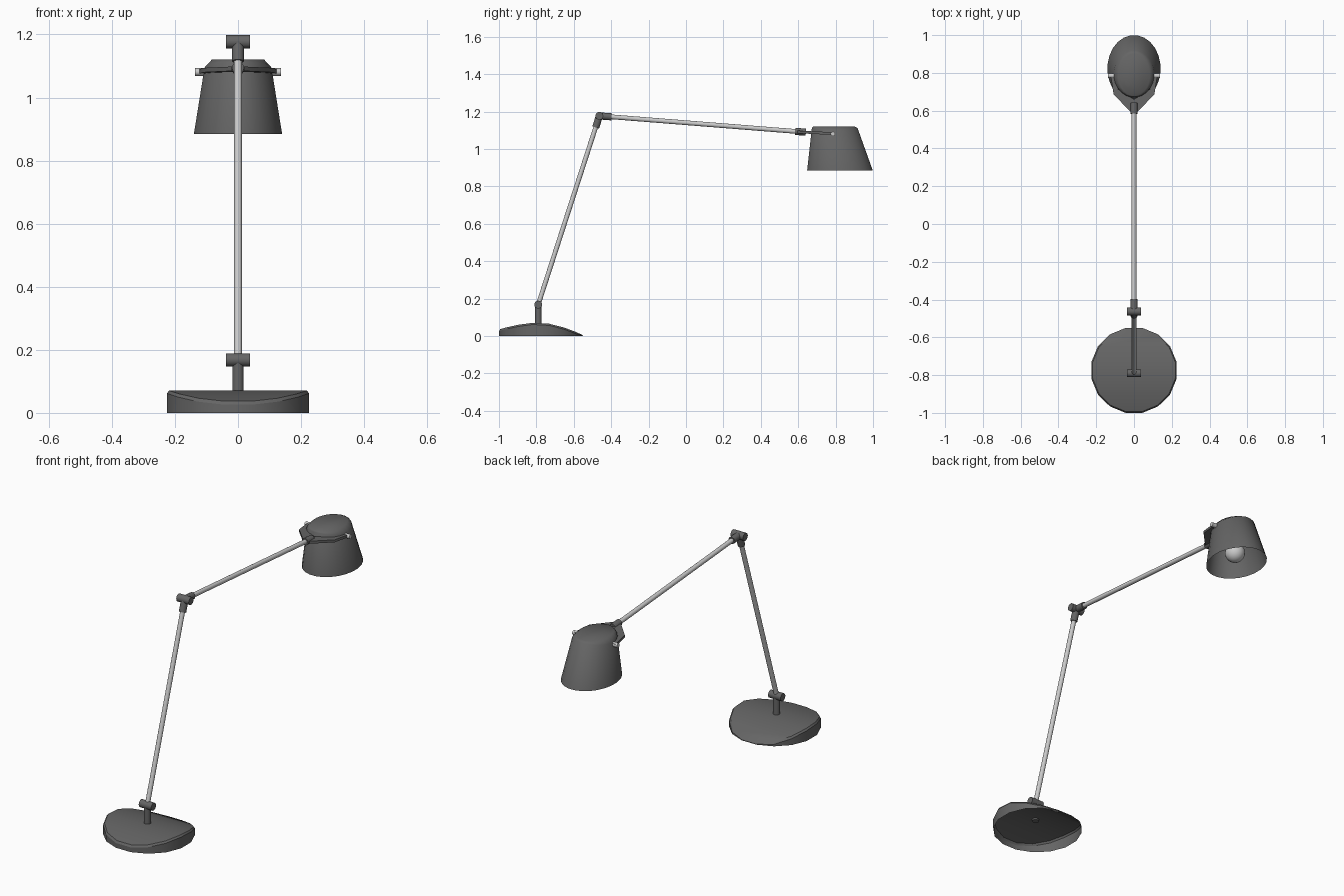
import bpy, bmesh, math
from mathutils import Vector

if "Cube" in bpy.data.objects:
    bpy.data.objects.remove(bpy.data.objects["Cube"])

dark = bpy.data.materials.new("dark_grey")
dark.diffuse_color = (0.13, 0.13, 0.13, 1)
dark.use_nodes = True
dark.node_tree.nodes["Principled BSDF"].inputs["Base Color"].default_value = dark.diffuse_color


def finish(name, bm, angle=35, mat=dark):
    bmesh.ops.recalc_face_normals(bm, faces=bm.faces[:])
    me = bpy.data.meshes.new(name)
    bm.to_mesh(me)
    bm.free()
    if mat:
        me.materials.append(mat)
    ob = bpy.data.objects.new(name, me)
    bpy.context.collection.objects.link(ob)
    bpy.ops.object.select_all(action='DESELECT')
    bpy.context.view_layer.objects.active = ob
    ob.select_set(True)
    bpy.ops.object.shade_smooth_by_angle(angle=math.radians(angle))
    return ob


def rod(name, a, b, r, sides=16, mat=dark):
    a, b = Vector(a), Vector(b)
    bm = bmesh.new()
    bmesh.ops.create_cone(bm, cap_ends=True, segments=sides, radius1=r, radius2=r, depth=(b - a).length)
    bm.transform((b - a).to_track_quat('Z', 'Y').to_matrix().to_4x4())
    bmesh.ops.translate(bm, verts=bm.verts[:], vec=(a + b) / 2)
    return finish(name, bm, mat=mat)


def bridge(bm, r1, r2):
    n = len(r1)
    for i in range(n):
        bm.faces.new((r1[i], r1[(i + 1) % n], r2[(i + 1) % n], r2[i]))


def ring(bm, n, cy, rx, ry, zf):
    out = []
    for k in range(n):
        a = (k + 0.5) * 2 * math.pi / n
        x, y = rx * math.sin(a), cy + ry * math.cos(a)
        out.append(bm.verts.new((x, y, zf(x, y))))
    return out


# Base: open shell whose top arches front to back
def base_z(x, y):
    d = y + 0.79
    return 0.072 - (0.068 * (d / 0.24) ** 1.7 if d > 0 else 0.037 * (-d / 0.21) ** 1.7)


bm = bmesh.new()
N = 16
bottom = ring(bm, N, -0.775, 0.23, 0.229, lambda x, y: 0.0)
wall = ring(bm, N, -0.775, 0.23, 0.229, lambda x, y: max(0.003, base_z(x, y) - 0.009))
top = ring(bm, N, -0.775, 0.223, 0.222, base_z)
bridge(bm, bottom, wall)
bridge(bm, wall, top)
for k in range(N // 2 - 1):
    bm.faces.new((top[k], top[k + 1], top[N - 2 - k], top[N - 1 - k]))
finish("base", bm, 30)

# Arms and joints
foot = Vector((0, -0.79, 0.168))
elbow = Vector((0, -0.463, 1.177))
wrist = Vector((0, 0.612, 1.092))
d1, d2 = (elbow - foot).normalized(), (wrist - elbow).normalized()
rod("base_stem", (0, -0.79, 0.06), foot, 0.018)
for name, p in (("base_pivot", foot), ("elbow_pivot", elbow)):
    rod(name, p - Vector((0.038, 0, 0)), p + Vector((0.038, 0, 0)), 0.021)
rod("lower_arm", foot, elbow, 0.0125, mat=None)
rod("upper_arm", elbow, wrist, 0.0125, mat=None)
rod("lower_arm_sleeve", elbow - d1 * 0.065, elbow, 0.019)
rod("upper_arm_sleeve", elbow, elbow + d2 * 0.065, 0.019)
rod("wrist_sleeve", wrist - d2 * 0.029, wrist + d2 * 0.029, 0.019)

# Fork plate holding the shade
half = [(0.0, 0.595), (0.02, 0.595), (0.108, 0.687), (0.125, 0.795), (0.109, 0.795), (0.084, 0.713), (0.0, 0.66)]
bm = bmesh.new()
layers = []
for h in (-0.007, 0.007):
    pts = half + [(-x, y) for x, y in reversed(half[1:-1])]
    layers.append([bm.verts.new((x, y, 1.091 - 0.045 * (y - 0.6) + h)) for x, y in pts])
bridge(bm, *layers)
for L in layers:
    bm.faces.new(L)
finish("shade_fork", bm)
for s, side in ((-1, "left"), (1, "right")):
    rod("shade_pin_" + side, (s * 0.095, 0.785, 1.081), (s * 0.137, 0.785, 1.081), 0.012, 12, mat=None)

# Lamp shade: leaning oval cone, open below
bm = bmesh.new()
M = 24
rings = [ring(bm, M, 0.823, 0.141, 0.177, lambda x, y: 0.885),
         ring(bm, M, 0.795, 0.107, 0.123, lambda x, y: 1.113 - 0.018 * (abs(x) / 0.107) ** 2),
         ring(bm, M, 0.79, 0.084, 0.112, lambda x, y: 1.12)]
for a, b in zip(rings, rings[1:]):
    bridge(bm, a, b)
bm.faces.new(rings[-1])
finish("lamp_shade", bm, 60)

# Bulb and socket
rod("bulb_socket", (0, 0.81, 0.98), (0, 0.81, 1.115), 0.028)
bm = bmesh.new()
bmesh.ops.create_uvsphere(bm, u_segments=20, v_segments=12, radius=0.052)
bmesh.ops.translate(bm, verts=bm.verts[:], vec=(0, 0.81, 0.95))
finish("bulb", bm, mat=None)
